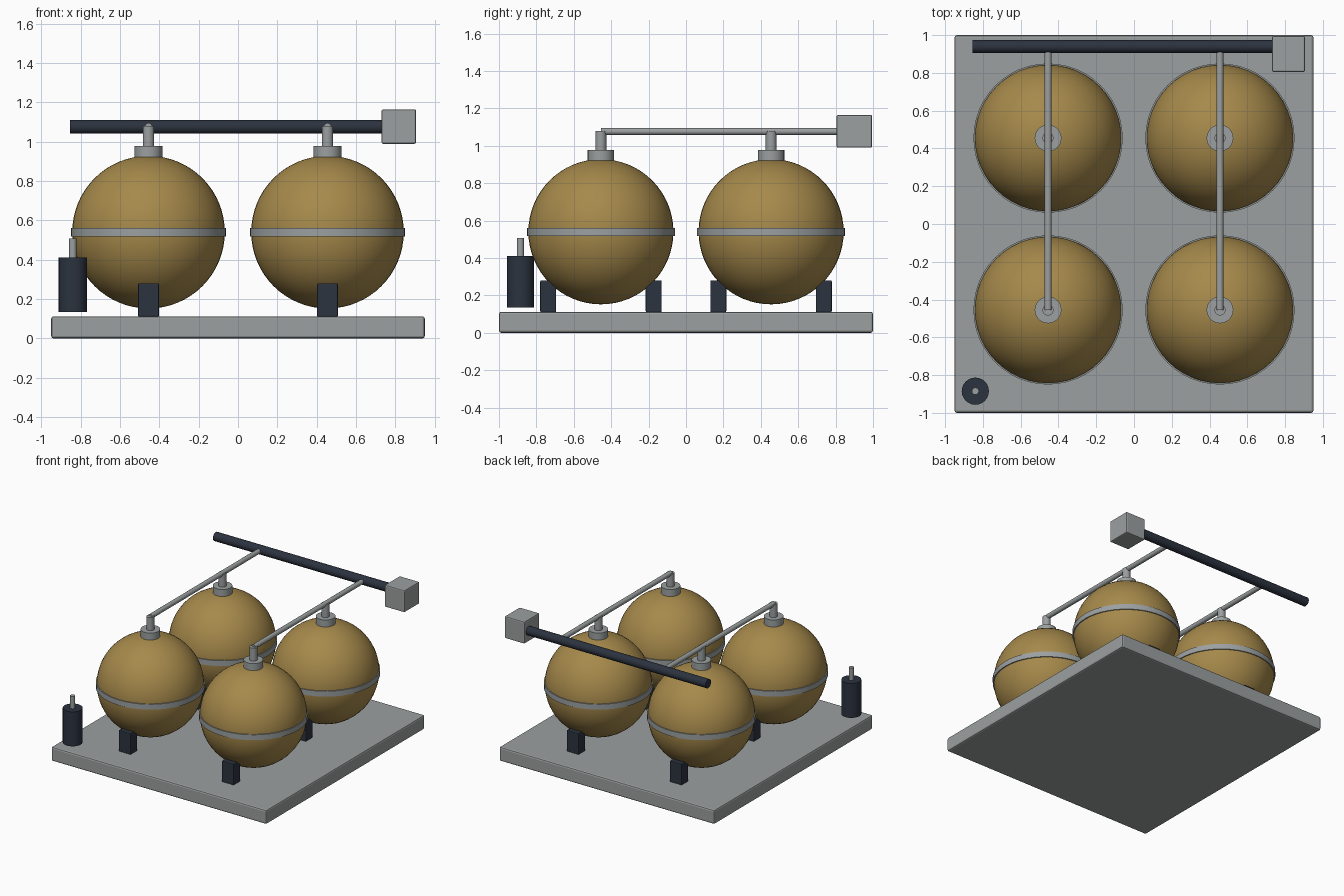
import bpy
import math
from mathutils import Vector

cube = bpy.data.objects.get("Cube")
if cube:
    bpy.data.objects.remove(cube)


def material(name, rgb):
    m = bpy.data.materials.new(name)
    m.use_nodes = True
    m.diffuse_color = (*rgb, 1)
    m.node_tree.nodes["Principled BSDF"].inputs["Base Color"].default_value = (*rgb, 1)
    return m


GREY = material("light steel", (0.33, 0.35, 0.35))
GOLD = material("brass tank", (0.38, 0.25, 0.07))
NAVY = material("dark navy", (0.025, 0.033, 0.05))


def finish(name, mat):
    obj = bpy.context.object
    obj.name = name
    obj.data.materials.append(mat)
    return obj


def box(name, centre, size, mat, bevel):
    bpy.ops.mesh.primitive_cube_add(size=1, location=centre)
    obj = finish(name, mat)
    obj.scale = size
    bpy.ops.object.transform_apply(location=False, rotation=False, scale=True)
    mod = obj.modifiers.new("Soft edges", "BEVEL")
    mod.width = bevel
    mod.segments = 2


def rod(name, start, end, radius, mat, sides=24):
    a, b = Vector(start), Vector(end)
    axis = b - a
    bpy.ops.mesh.primitive_cylinder_add(vertices=sides, radius=radius, depth=axis.length,
                                        location=(a + b) / 2,
                                        rotation=axis.to_track_quat("Z", "Y").to_euler())
    finish(name, mat)
    bpy.ops.object.shade_smooth_by_angle(angle=math.radians(35))


# Base plate
box("base_plate", (0, 0, 0.056), (1.9, 2, 0.112), GREY, 0.012)

# Four tanks with seam band, neck and a pair of feet each
SPACING, TANK_Z, PIPE_Z = 0.455, 0.54, 1.076
for side, x in (("left", SPACING), ("right", -SPACING)):
    for end, y in (("front", -SPACING), ("back", SPACING)):
        tag = f"{end}_{side}"
        bpy.ops.mesh.primitive_uv_sphere_add(segments=48, ring_count=32, radius=0.388,
                                             location=(x, y, TANK_Z))
        finish("tank_" + tag, GOLD)
        bpy.ops.object.shade_smooth()
        rod("band_" + tag, (x, y, 0.517), (x, y, 0.56), 0.395, GREY, 48)
        rod("collar_" + tag, (x, y, 0.9), (x, y, 0.977), 0.071, GREY)
        rod("stem_" + tag, (x, y, 0.95), (x, y, 1.08), 0.029, GREY)
        for foot in (-1, 1):
            box("foot_" + tag, (x, y + foot * 0.282, 0.195), (0.106, 0.085, 0.17), NAVY, 0.006)
    # Feed pipe joining the two tanks of a row to the manifold
    rod("feed_pipe_" + side, (x, -SPACING, PIPE_Z), (x, 0.93, PIPE_Z), 0.019, GREY, 16)

# Manifold and its valve box
rod("manifold", (-0.855, 0.94, PIPE_Z), (0.8, 0.94, PIPE_Z), 0.035, NAVY)
box("valve_box", (0.818, 0.9, 1.077), (0.175, 0.19, 0.175), GREY, 0.008)

# Small canister on the front corner
rod("canister", (-0.84, -0.885, 0.135), (-0.84, -0.885, 0.41), 0.072, NAVY)
rod("canister_stem", (-0.84, -0.885, 0.4), (-0.84, -0.885, 0.507), 0.019, GREY, 16)
